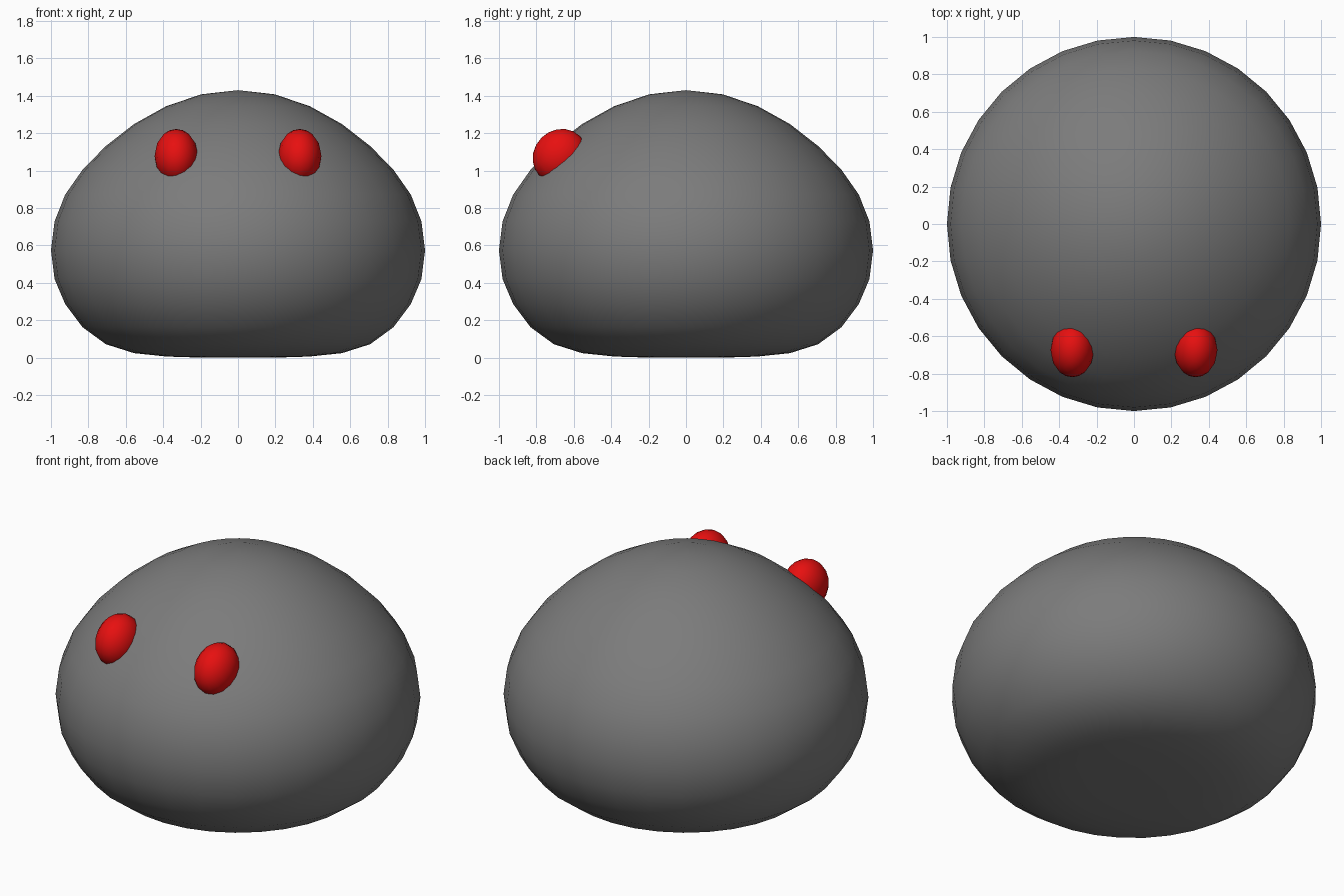
import bpy, bmesh, math
from mathutils import Matrix

if "Cube" in bpy.data.objects:
    bpy.data.objects.remove(bpy.data.objects["Cube"])


def material(name, color):
    m = bpy.data.materials.new(name)
    m.diffuse_color = (*color, 1)
    m.use_nodes = True
    m.node_tree.nodes["Principled BSDF"].inputs["Base Color"].default_value = m.diffuse_color
    return m


def add_object(name, bm, mat):
    bmesh.ops.recalc_face_normals(bm, faces=bm.faces)
    for f in bm.faces:
        f.smooth = True
    mesh = bpy.data.meshes.new(name)
    bm.to_mesh(mesh)
    bm.free()
    mesh.materials.append(mat)
    obj = bpy.data.objects.new(name, mesh)
    bpy.context.collection.objects.link(obj)
    return obj


grey = material("grey", (0.2, 0.2, 0.2))
red = material("red", (0.8, 0.005, 0.005))

# Body: round sphere whose rings are set to a flat-bottomed dome profile
ring_heights = [1.43, 1.408, 1.345, 1.249, 1.131, 1.004, 0.872, 0.728, 0.573,
                0.42, 0.286, 0.163, 0.072, 0.024, 0.006, 0.0, 0.0]
bm = bmesh.new()
bmesh.ops.create_uvsphere(bm, u_segments=32, v_segments=16, radius=1)
for v in bm.verts:
    ring = round(math.acos(max(-1, min(1, v.co.z))) / math.pi * 16)
    v.co.z = ring_heights[ring]
add_object("body", bm, grey)

# Eyes: ellipsoids half sunk into the body, leaning back with its surface
for side, label in ((-1, "left"), (1, "right")):
    bm = bmesh.new()
    place = (Matrix.Translation((side * 0.33, -0.674, 1.077))
             @ Matrix.Rotation(math.radians(45), 4, 'X')
             @ Matrix.Diagonal((0.116, 0.152, 0.14, 1)))
    bmesh.ops.create_uvsphere(bm, u_segments=16, v_segments=10, radius=1, matrix=place)
    add_object(label + "_eye", bm, red)
